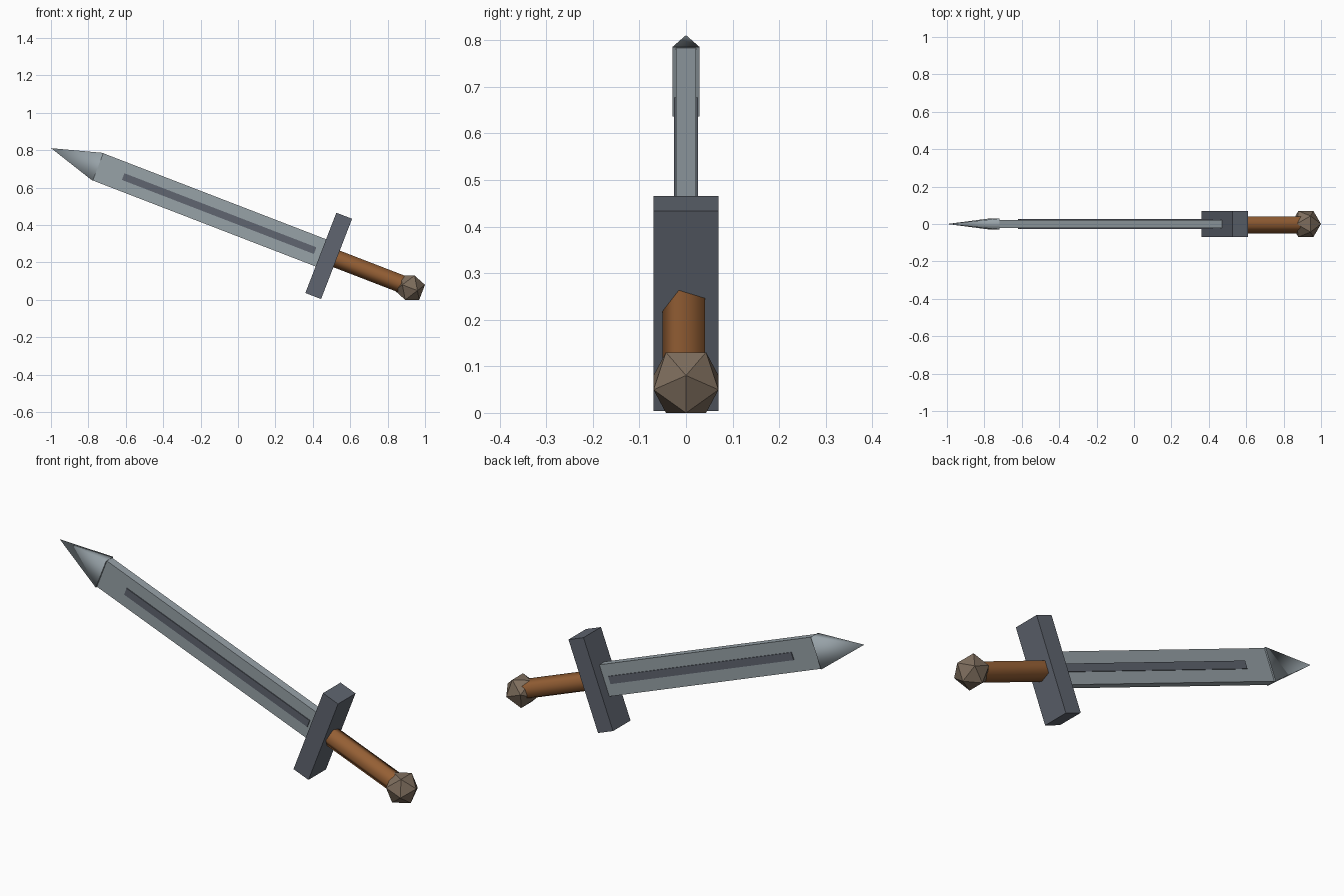
import bpy, bmesh, math
from mathutils import Matrix

if "Cube" in bpy.data.objects:
    bpy.data.objects.remove(bpy.data.objects["Cube"])

# Sword frame: local +x runs towards the pommel, origin at the guard centre
FRAME = Matrix.Translation((0.485, 0, 0.235)) @ Matrix.Rotation(math.radians(21.1), 4, 'Y')


def material(name, rgb):
    m = bpy.data.materials.new(name)
    m.diffuse_color = (*rgb, 1)
    m.use_nodes = True
    m.node_tree.nodes["Principled BSDF"].inputs["Base Color"].default_value = m.diffuse_color
    return m


steel = material("steel", (0.31, 0.36, 0.39))
dark_steel = material("dark steel", (0.115, 0.13, 0.16))
leather = material("brown leather", (0.30, 0.115, 0.035))
bronze = material("dull bronze", (0.21, 0.155, 0.11))


def finish(name, bm, mat, matrix):
    bmesh.ops.recalc_face_normals(bm, faces=bm.faces)
    mesh = bpy.data.meshes.new(name)
    bm.to_mesh(mesh)
    bm.free()
    mesh.materials.append(mat)
    obj = bpy.data.objects.new(name, mesh)
    obj.matrix_world = matrix
    bpy.context.collection.objects.link(obj)
    return obj


def box(name, x0, x1, half_y, half_z, mat):
    bm = bmesh.new()
    bmesh.ops.create_cube(bm, size=2)
    bmesh.ops.scale(bm, vec=((x1 - x0) / 2, half_y, half_z), verts=bm.verts)
    bmesh.ops.translate(bm, vec=((x0 + x1) / 2, 0, 0), verts=bm.verts)
    return finish(name, bm, mat, FRAME)


# Blade, raised centre strip and cross guard
box("blade", -1.325, 0.0, 0.021, 0.078, steel)
box("centre_strip", -1.178, -0.078, 0.0255, 0.019, dark_steel)
box("guard", -0.045, 0.045, 0.07, 0.23, dark_steel)

# Four-sided point, smooth along its sides
bm = bmesh.new()
base = [bm.verts.new((-1.322, y, z)) for y, z in
        ((-0.029, -0.08), (0.029, -0.08), (0.029, 0.08), (-0.029, 0.08))]
apex = bm.verts.new((-1.592, 0, 0.003))
bm.faces.new(base)
for i in range(4):
    bm.faces.new((base[i], base[(i + 1) % 4], apex)).smooth = True
finish("blade_point", bm, steel, FRAME)

# Five-sided grip, one corner facing the front
bm = bmesh.new()
rings = [[bm.verts.new((x, -0.05 * math.cos(a), 0.05 * math.sin(a)))
          for a in (math.tau * i / 5 for i in range(5))] for x in (0.02, 0.47)]
for ring in rings:
    bm.faces.new(ring)
for i in range(5):
    j = (i + 1) % 5
    bm.faces.new((rings[0][i], rings[0][j], rings[1][j], rings[1][i])).smooth = True
finish("grip", bm, leather, FRAME)

# Faceted pommel
bm = bmesh.new()
bmesh.ops.create_icosphere(bm, subdivisions=1, radius=0.082)
finish("pommel", bm, bronze, Matrix.Translation((0.919, 0, 0.065))
       @ Matrix.Rotation(math.radians(79.2), 4, 'Y'))
